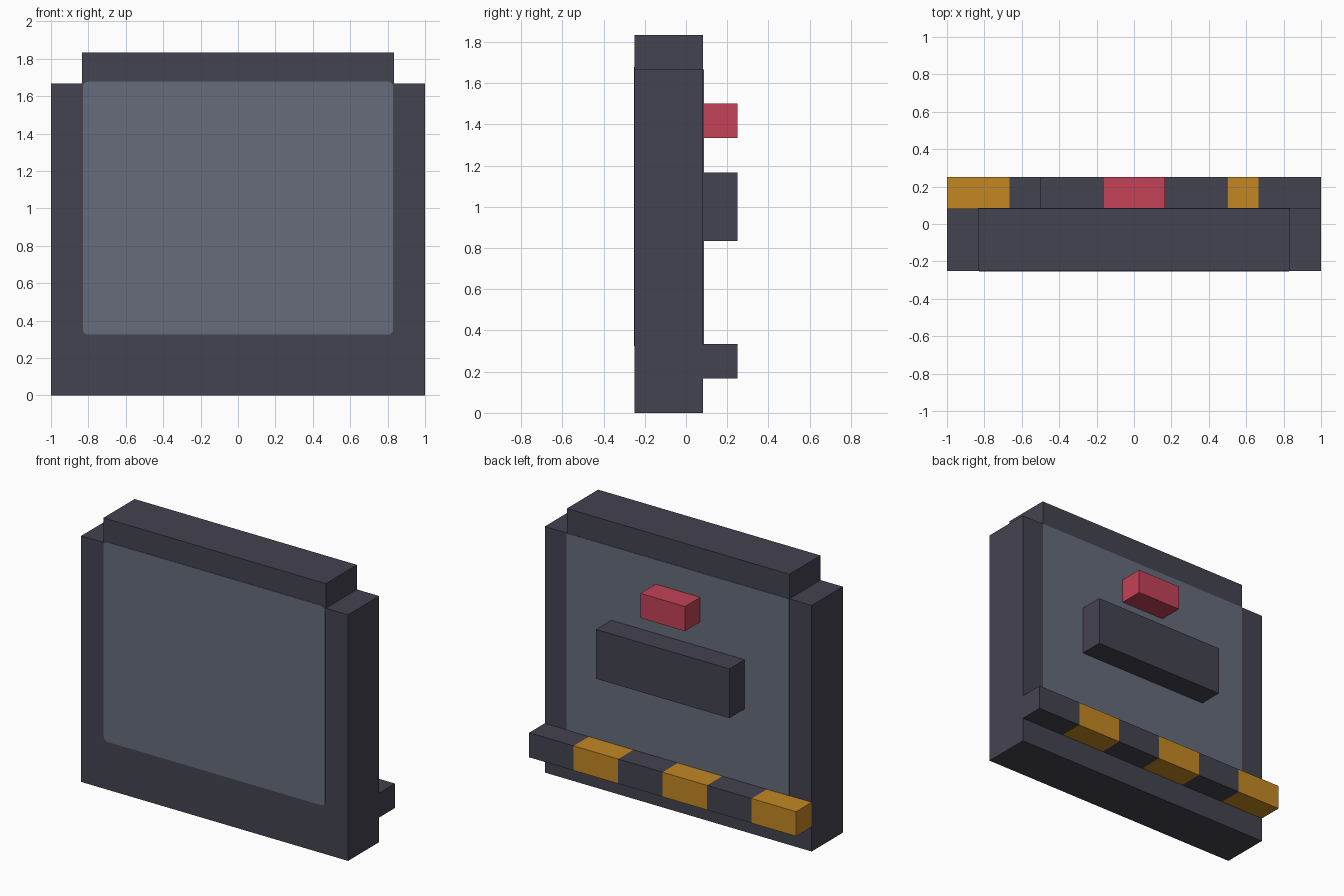
import bpy
import bmesh
from mathutils import Vector

default_cube = bpy.data.objects.get("Cube")
if default_cube:
    bpy.data.objects.remove(default_cube, do_unlink=True)

U = 1 / 6                    # all parts sit on a grid of this size
FRONT, BACK, REAR = -1.5 * U, 0.5 * U, 1.5 * U
SKIN = 0.003                 # thickness of the flat panels


def material(name, hex_code):
    """Flat material from an sRGB hex code, stored as linear values."""
    rgb = [int(hex_code[i:i + 2], 16) / 255 for i in (0, 2, 4)]
    color = [c / 12.92 if c <= 0.04045 else ((c + 0.055) / 1.055) ** 2.4 for c in rgb] + [1]
    mat = bpy.data.materials.new(name)
    mat.use_nodes = True
    mat.diffuse_color = color
    mat.node_tree.nodes["Principled BSDF"].inputs["Base Color"].default_value = color
    return mat


charcoal = material("charcoal", "444350")
slate = material("slate_grey", "666C7B")
red = material("red", "C34257")
amber = material("amber", "C38723")


def finish(name, bm, *mats):
    bmesh.ops.recalc_face_normals(bm, faces=bm.faces)
    mesh = bpy.data.meshes.new(name)
    bm.to_mesh(mesh)
    bm.free()
    for mat in mats:
        mesh.materials.append(mat)
    obj = bpy.data.objects.new(name, mesh)
    bpy.context.collection.objects.link(obj)
    return obj


def box_mesh(x, y, z):
    """Box from (min, max) ranges on each axis."""
    bm = bmesh.new()
    bmesh.ops.create_cube(bm, size=1)
    for v in bm.verts:
        v.co = Vector([r[0] if c < 0 else r[1] for c, r in zip(v.co, (x, y, z))])
    return bm


# Casing: stepped outline extruded front to back
bm = bmesh.new()
half = [(6, 0), (6, 10), (5, 10), (5, 11)]
outline = half + [(-x, z) for x, z in reversed(half)]
face = bm.faces.new([bm.verts.new((x * U, FRONT, z * U)) for x, z in outline])
extruded = bmesh.ops.extrude_face_region(bm, geom=[face])["geom"]
bmesh.ops.translate(bm, vec=(0, BACK - FRONT, 0),
                    verts=[g for g in extruded if isinstance(g, bmesh.types.BMVert)])
finish("casing", bm, charcoal)

# Screen: thin plate with rounded corners
bm = box_mesh((-0.83, 0.83), (FRONT - SKIN, FRONT + SKIN), (0.325, 1.678))
corners = [e for e in bm.edges if abs(e.verts[0].co.y - e.verts[1].co.y) > SKIN]
bmesh.ops.bevel(bm, geom=corners, offset=0.03, segments=4, profile=0.5, affect='EDGES')
finish("screen", bm, slate)

# Back panel: thin square-cornered plate
finish("back_panel", box_mesh((-5 * U, 5 * U), (BACK - SKIN, BACK + SKIN), (2 * U, 10 * U)), slate)

# Blocks standing out from the back
finish("back_block", box_mesh((-3 * U, 3 * U), (BACK, REAR), (5 * U, 7 * U)), charcoal)
finish("red_button", box_mesh((-U, U), (BACK, REAR), (8 * U, 9 * U)), red)

# Striped bar: box sliced into six equal lengths of alternating colour
bm = box_mesh((-1, 1), (BACK, REAR), (U, 2 * U))
for i in range(1, 6):
    bmesh.ops.bisect_plane(bm, geom=bm.verts[:] + bm.edges[:] + bm.faces[:],
                           plane_co=(-1 + 2 * U * i, 0, 0), plane_no=(1, 0, 0))
for f in bm.faces:
    f.material_index = min(5, int((f.calc_center_median().x + 1) * 3)) % 2
finish("striped_bar", bm, amber, charcoal)
